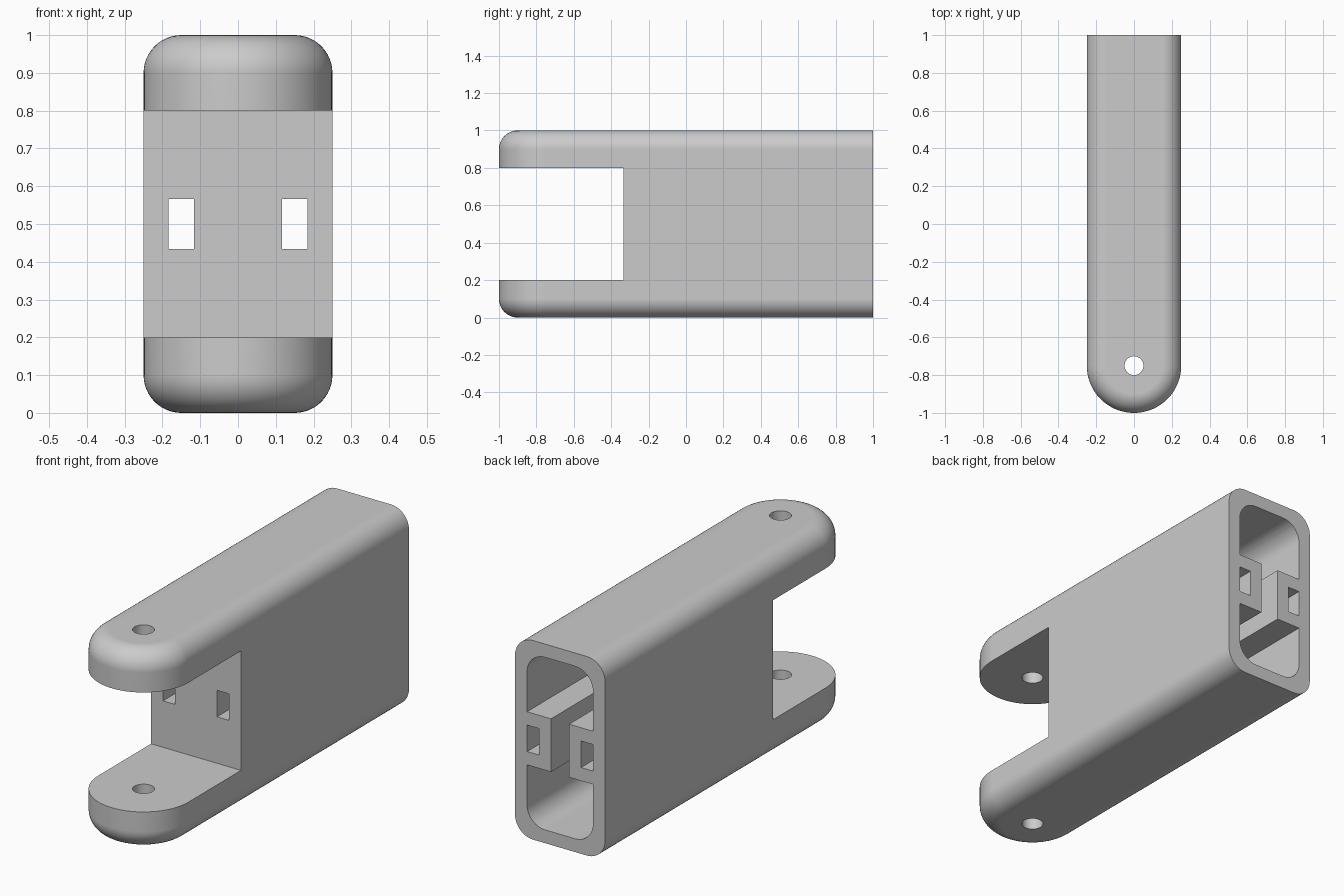
import bpy, bmesh
from math import sin, cos, pi
from mathutils import Vector

cube = bpy.data.objects.get("Cube")
if cube:
    bpy.data.objects.remove(cube)

HALF_W, FILLET, WALL = 0.25, 0.1, 1 / 15
PIVOT_Y, SLOT_Y = -0.75, -1 / 3

grey = bpy.data.materials.new("plain_grey")
grey.use_nodes = True
grey.diffuse_color = (0.6, 0.6, 0.6, 1)
grey.node_tree.nodes["Principled BSDF"].inputs["Base Color"].default_value = (0.6, 0.6, 0.6, 1)


def make_object(name, bm):
    bmesh.ops.recalc_face_normals(bm, faces=bm.faces)
    mesh = bpy.data.meshes.new(name)
    bm.to_mesh(mesh)
    bm.free()
    mesh.materials.append(grey)
    obj = bpy.data.objects.new(name, mesh)
    bpy.context.collection.objects.link(obj)
    return obj


def prism(name, points, direction):
    """Extrude a flat outline of 3D points along a direction."""
    bm = bmesh.new()
    face = bm.faces.new([bm.verts.new(p) for p in points])
    moved = bmesh.ops.extrude_face_region(bm, geom=[face])["geom"]
    verts = [v for v in moved if isinstance(v, bmesh.types.BMVert)]
    bmesh.ops.translate(bm, verts=verts, vec=Vector(direction))
    if not face.is_valid or len(bm.faces) < len(points) + 2:
        bm.faces.new([v for v in bm.verts if v not in verts])
    return make_object(name, bm)


def cut(target, cutter):
    cutter.hide_render = True
    mod = target.modifiers.new("cut", 'BOOLEAN')
    mod.operation, mod.solver, mod.object = 'DIFFERENCE', 'EXACT', cutter
    bpy.ops.object.modifier_apply(modifier=mod.name)
    bpy.data.objects.remove(cutter)


def rectangle(x0, x1, z0, z1, y):
    return [(x0, y, z0), (x1, y, z0), (x1, y, z1), (x0, y, z1)]


# Body: stacked U-shaped outlines, inset near top and bottom to form the fillet
def u_outline(inset, z, steps=40):
    r = HALF_W - inset
    arc = [(r * cos(pi + pi * i / steps), PIVOT_Y + r * sin(pi + pi * i / steps), z)
           for i in range(steps + 1)]
    return arc + [(r, 1, z), (-r, 1, z)]


STEPS = 12
angles = [pi / 2 * i / STEPS for i in range(STEPS + 1)]
levels = [(FILLET * (1 - sin(a)), FILLET * (1 - cos(a))) for a in angles]
levels += [(inset, 1 - z) for inset, z in reversed(levels)]
bm = bmesh.new()
rings = [[bm.verts.new(p) for p in u_outline(*level)] for level in levels]
for low, high in zip(rings, rings[1:]):
    for i in range(len(low)):
        j = (i + 1) % len(low)
        bm.faces.new((low[i], low[j], high[j], high[i]))
bm.faces.new(rings[0])
bm.faces.new(rings[-1])
body = make_object("fork_bracket_body", bm)
bpy.context.view_layer.objects.active = body
body.select_set(True)

# Open slot between the two prongs
cut(body, prism("slot_cutter", rectangle(-0.4, 0.4, 0.2, 0.8, -1.2), (0, SLOT_Y + 1.2, 0)))

# Main cavity: rounded rectangle with a rib left standing on each side
inner_x, inner_z = HALF_W - WALL, 0.5 - WALL
quarter = [(0.05, 2 * WALL), (inner_x, 2 * WALL)]
quarter += [(inner_x - FILLET + FILLET * cos(a), inner_z - FILLET + FILLET * sin(a)) for a in angles]
half = quarter + [(-x, z) for x, z in reversed(quarter)]
cavity = half + [(-x, -z) for x, z in half]
cut(body, prism("cavity_cutter", [(x, SLOT_Y, 0.5 + z) for x, z in cavity], (0, 1.5, 0)))

# Square channel through each rib
for side in (-1, 1):
    x0, x1 = sorted((side * (0.05 + WALL), side * inner_x))
    cut(body, prism("rib_channel_cutter",
                    rectangle(x0, x1, 0.5 - WALL, 0.5 + WALL, -0.5), (0, 1.7, 0)))

# Pin hole through both prongs
circle = [(0.05 * cos(2 * pi * i / 32), PIVOT_Y + 0.05 * sin(2 * pi * i / 32), -0.1)
          for i in range(32)]
cut(body, prism("pin_hole_cutter", circle, (0, 0, 1.2)))

# Smooth fillets, crisp edges
bpy.ops.object.shade_smooth_by_angle(angle=pi / 6)
weighted = body.modifiers.new("even_shading", 'WEIGHTED_NORMAL')
weighted.keep_sharp = True
